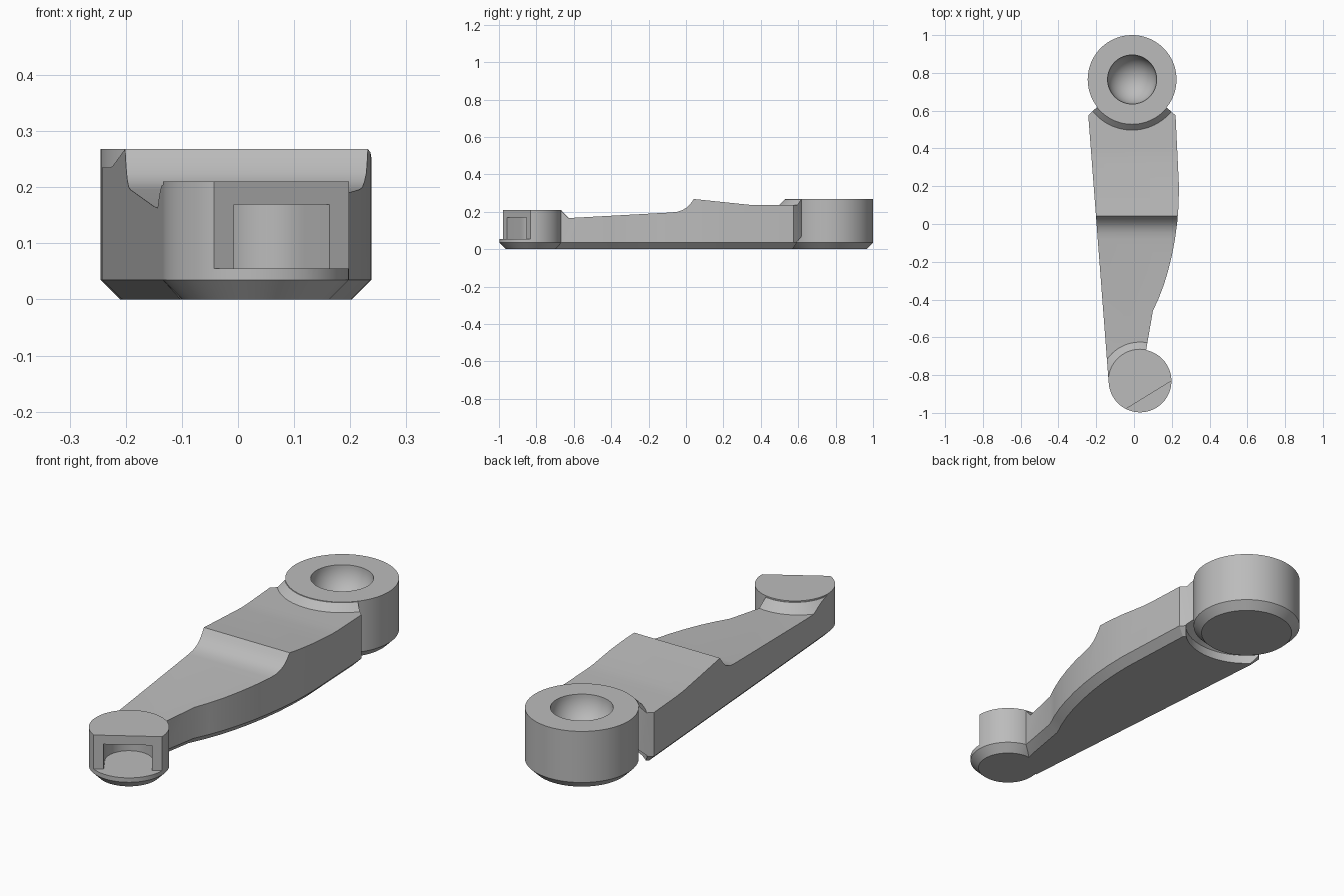
import bpy, bmesh, math
from mathutils import Matrix, Vector

cube = bpy.data.objects.get("Cube")
if cube:
    bpy.data.objects.remove(cube, do_unlink=True)

grey = bpy.data.materials.new("plain grey")
grey.use_nodes = True
COLOUR = (0.5, 0.5, 0.5, 1)
grey.diffuse_color = COLOUR
grey.node_tree.nodes["Principled BSDF"].inputs["Base Color"].default_value = COLOUR

BIG = Vector((-0.01, 0.765, 0))
SMALL = Vector((0.032, -0.831, 0))
BIG_R, SMALL_R = 0.235, 0.166
CHAMFER = 0.035


def finish(name, bm):
    bmesh.ops.recalc_face_normals(bm, faces=bm.faces[:])
    mesh = bpy.data.meshes.new(name)
    bm.to_mesh(mesh)
    bm.free()
    mesh.materials.append(grey)
    ob = bpy.data.objects.new(name, mesh)
    bpy.context.collection.objects.link(ob)
    return ob


def prism(name, points, low, high, along_x=False, bevel=0):
    """Extrude an outline up z, or a (y, z) outline along x."""
    bm = bmesh.new()
    place = (lambda p, h: (h, p[0], p[1])) if along_x else (lambda p, h: (p[0], p[1], h))
    face = bm.faces.new([bm.verts.new(place(p, low)) for p in points])
    rim = list(face.edges)
    new = bmesh.ops.extrude_face_region(bm, geom=[face], use_keep_orig=True)["geom"]
    shift = Vector(place((0, 0), high - low))
    bmesh.ops.translate(bm, verts=[v for v in new if isinstance(v, bmesh.types.BMVert)], vec=shift)
    bmesh.ops.recalc_face_normals(bm, faces=bm.faces[:])
    if bevel:
        bmesh.ops.bevel(bm, geom=rim, offset=bevel, segments=1, affect='EDGES')
    return finish(name, bm)


def lathe(name, profile, centre, sides=96):
    """Solid of revolution from (radius, z) pairs, bottom to top."""
    bm = bmesh.new()
    rings = []
    for r, z in profile:
        rings.append([bm.verts.new((centre.x + r * math.cos(a), centre.y + r * math.sin(a), z))
                      for a in (2 * math.pi * i / sides for i in range(sides))])
    for a, b in zip(rings, rings[1:]):
        for i in range(sides):
            j = (i + 1) % sides
            bm.faces.new((a[i], a[j], b[j], b[i]))
    bm.faces.new(rings[0])
    bm.faces.new(rings[-1])
    return finish(name, bm)


def combine(target, tool, operation):
    mod = target.modifiers.new("combine", 'BOOLEAN')
    mod.operation, mod.object, mod.solver = operation, tool, 'EXACT'
    bpy.context.view_layer.objects.active = target
    bpy.ops.object.modifier_apply(modifier=mod.name)
    bpy.data.objects.remove(tool, do_unlink=True)


# Arm outline: straight left edge, bulging right edge
outline = [(-0.134, -0.84), (0.03, -0.80), (0.062, -0.68), (0.1, -0.46),
           (0.13, -0.395), (0.157, -0.325), (0.18, -0.25), (0.2, -0.17),
           (0.217, -0.08), (0.229, 0.01), (0.236, 0.1), (0.238, 0.2),
           (0.22, 0.575), (0.175, 0.615), (-0.01, 0.72), (-0.2, 0.615), (-0.242, 0.575)]
arm = prism("lever_arm", outline, 0, 0.4, bevel=CHAMFER)

# Arm height: gentle ramp, concave step, falling top
side = [(-1.1, -0.1), (1.1, -0.1), (1.1, 0.235), (0.4, 0.235), (0.34, 0.237),
        (0.042, 0.268), (0.027, 0.247), (0.007, 0.225), (-0.016, 0.21),
        (-0.045, 0.2), (-0.08, 0.196), (-0.63, 0.166), (-1.1, 0.15)]
combine(arm, prism("side_profile", side, -0.6, 0.6, along_x=True), 'INTERSECT')

# Clearance under the arm around the large boss
combine(arm, lathe("clearance", [(0.27, -0.1), (0.27, 0.04), (0.225, 0.075)], BIG), 'DIFFERENCE')

# Bosses with chamfered feet, and sloped collars where they meet the arm
for label, centre, radius, top, foot in (("large", BIG, BIG_R, 0.268, 0.225),
                                         ("small", SMALL, SMALL_R, 0.206, 0.155)):
    collar = lathe(label + "_collar", [(radius + top - foot, foot), (radius - 0.003, top + 0.003)], centre)
    combine(collar, prism("collar_limit", outline, 0.1, top - 0.002), 'INTERSECT')
    combine(arm, collar, 'UNION')
    height = 0.268 if label == "large" else 0.21
    boss = lathe(label + "_boss", [(radius - CHAMFER, 0), (radius, CHAMFER), (radius, height)], centre)
    combine(arm, boss, 'UNION')

# Round socket in the large boss
bm = bmesh.new()
bmesh.ops.create_uvsphere(bm, u_segments=64, v_segments=32, radius=0.13,
                          matrix=Matrix.Translation(BIG + Vector((0, 0, 0.268))))
combine(arm, finish("socket", bm), 'DIFFERENCE')

# Flat and round-ended slot in the small boss, both facing outwards at an angle
out = Vector((0.525, -0.851, 0))
across = Vector((0.851, 0.525, 0))


def local(u, v):
    return SMALL + across * u + out * v


flat = [local(u, v) for u, v in ((-0.3, 0.087), (0.3, 0.087), (0.3, 0.4), (-0.3, 0.4))]
combine(arm, prism("flat_cut", flat, 0.055, 0.4), 'DIFFERENCE')
slot = [local(0.1 * math.cos(a), -0.1 * math.sin(a))
        for a in (math.pi * i / 24 for i in range(25))]
slot += [local(-0.1, 0.3), local(0.1, 0.3)]
combine(arm, prism("slot_cut", slot, 0.055, 0.169), 'DIFFERENCE')

# Smooth round walls, keep sharp edges
bpy.ops.object.select_all(action='DESELECT')
arm.select_set(True)
bpy.context.view_layer.objects.active = arm
bpy.ops.object.shade_smooth_by_angle(angle=math.radians(25))
